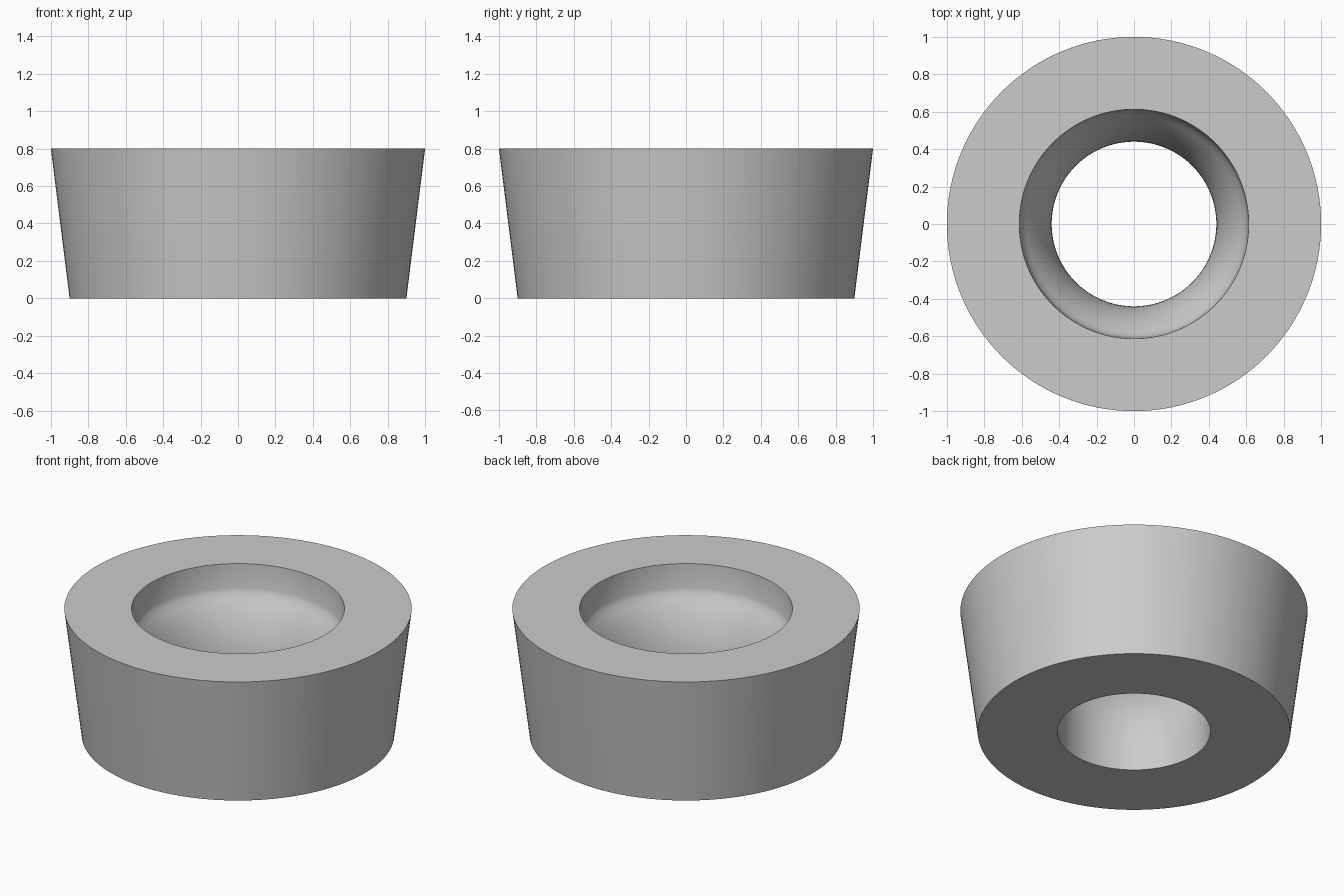
import bpy, bmesh, math

if "Cube" in bpy.data.objects:
    bpy.data.objects.remove(bpy.data.objects["Cube"])

SEG = 128

# closed half-section (radius, height): outer taper, flat top, steep recess wall
profile = [(0.44, 0.0), (0.90, 0.0), (1.0, 0.8), (0.613, 0.8), (0.607, 0.65), (0.597, 0.62)]

# convex bowl curve, running tangentially into the straight through-hole
r_hole, z_end, r_top, z_top = 0.44, 0.18, 0.597, 0.62
sweep = 2 * math.atan((r_top - r_hole) / (z_top - z_end))
radius = (z_top - z_end) / math.sin(sweep)
for i in range(1, 13):
    a = sweep * (1 - i / 12)
    profile.append((r_hole + radius * (1 - math.cos(a)), z_end + radius * math.sin(a)))

# revolve the section into a tapered ring
bm = bmesh.new()
rings = [[bm.verts.new((r * math.cos(2 * math.pi * k / SEG),
                        r * math.sin(2 * math.pi * k / SEG), z))
          for r, z in profile] for k in range(SEG)]
n = len(profile)
for k in range(SEG):
    a, b = rings[k], rings[(k + 1) % SEG]
    for j in range(n):
        bm.faces.new((a[j], b[j], b[(j + 1) % n], a[(j + 1) % n]))
bmesh.ops.recalc_face_normals(bm, faces=bm.faces)

mesh = bpy.data.meshes.new("tapered_ring")
bm.to_mesh(mesh)
bm.free()
ring = bpy.data.objects.new("tapered_ring", mesh)
bpy.context.collection.objects.link(ring)

# smooth walls, crisp rims
bpy.context.view_layer.objects.active = ring
ring.select_set(True)
bpy.ops.object.shade_smooth_by_angle(angle=math.radians(50))
